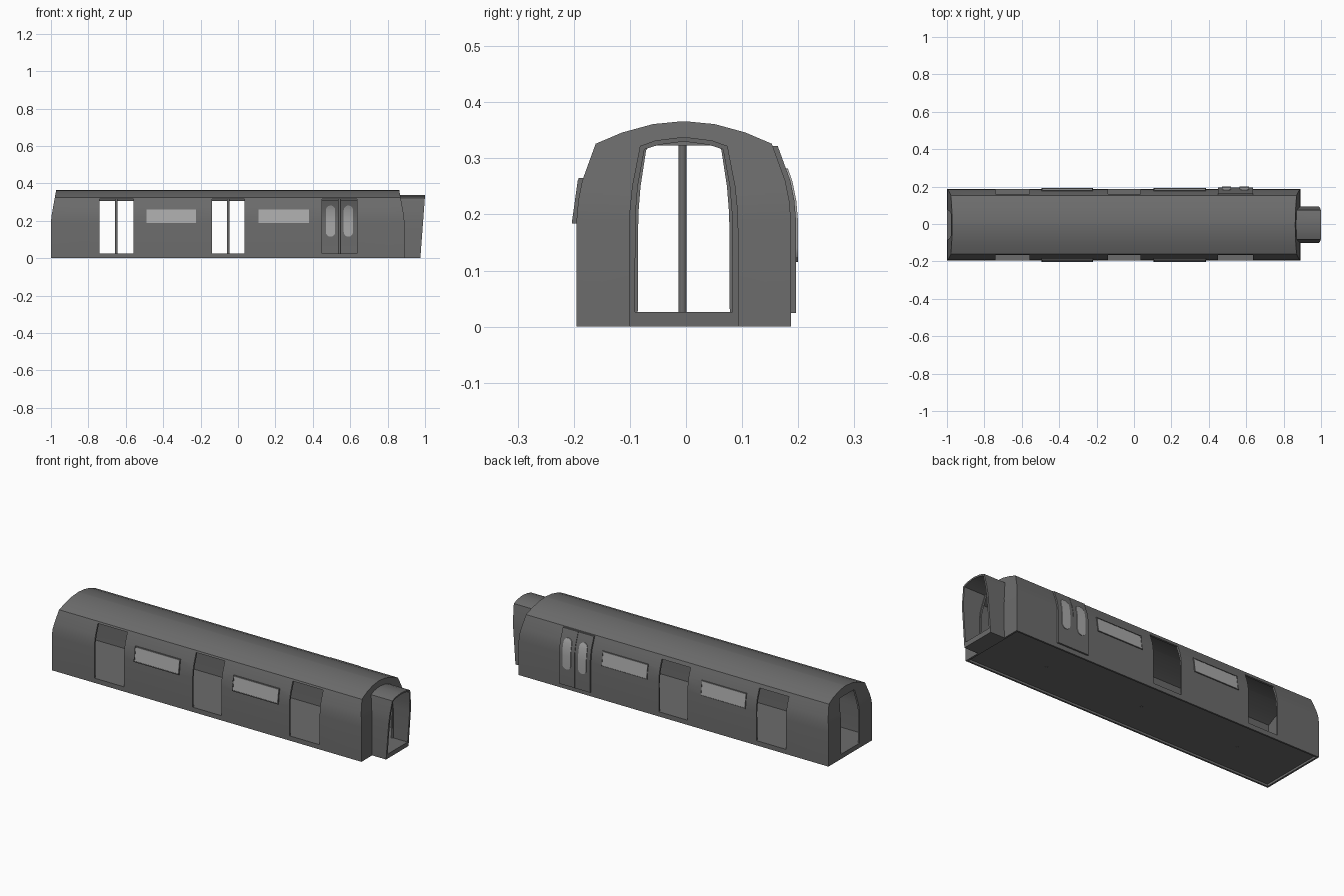
import bpy, bmesh, math

if "Cube" in bpy.data.objects:
    bpy.data.objects.remove(bpy.data.objects["Cube"])

CY = -0.004                       # body centre line in y
PROFILE = [(0, .191), (.19, .191), (.225, .188), (.26, .181), (.326, .157), (.346, .11),
           (.361, .055), (.366, .004)]          # (z, half width)
DOORS = [(-.74, -.56), (-.14, .035), (.45, .635)]
WINDOWS = [(-.49, -.225), (.11, .38)]


def material(name, v):
    m = bpy.data.materials.new(name)
    m.diffuse_color = (v, v, v, 1)
    m.use_nodes = True
    m.node_tree.nodes["Principled BSDF"].inputs["Base Color"].default_value = m.diffuse_color
    return m


paint = material("dark_paint", .15)
glass = material("glass", .4)


def half_width(z, prof=PROFILE):
    for (z0, y0), (z1, y1) in zip(prof, prof[1:]):
        if z <= z1:
            return y0 + (y1 - y0) * (z - z0) / (z1 - z0)
    return prof[-1][1]


def slope(z):                     # how far the end walls lean inwards
    return max(0, z - .21) * .18


def stack(name, rows, mat=paint):
    """Solid lofted through level rectangles (z, x0, x1, y0, y1)."""
    bm = bmesh.new()
    rings = [[bm.verts.new((x, y + CY, z)) for x, y in ((a, c), (b, c), (b, d), (a, d))]
             for z, a, b, c, d in rows]
    for r, s in zip(rings, rings[1:]):
        for i in range(4):
            j = (i + 1) % 4
            bm.faces.new((r[i], r[j], s[j], s[i]))
    bm.faces.new(rings[0][::-1])
    bm.faces.new(rings[-1])
    bmesh.ops.recalc_face_normals(bm, faces=bm.faces)
    me = bpy.data.meshes.new(name)
    bm.to_mesh(me)
    bm.free()
    me.materials.append(mat)
    ob = bpy.data.objects.new(name, me)
    bpy.context.collection.objects.link(ob)
    return ob


def box(name, x0, x1, y0, y1, z0, z1):
    return stack(name, [(z0, x0, x1, y0, y1), (z1, x0, x1, y0, y1)])


def select(ob):
    bpy.ops.object.select_all(action='DESELECT')
    ob.select_set(True)
    bpy.context.view_layer.objects.active = ob


def cut(ob, cutters):
    select(ob)
    for c in cutters:
        m = ob.modifiers.new("cut", 'BOOLEAN')
        m.operation, m.solver, m.object = 'DIFFERENCE', 'EXACT', c
        bpy.ops.object.modifier_apply(modifier=m.name)
        bpy.data.objects.remove(c)


def smooth(ob):
    select(ob)
    bpy.ops.object.shade_smooth_by_angle(angle=math.radians(20))


def wall_panel(name, side, rows, off, thick, mat=paint):
    """Plate hugging the side wall; rows are (z, x0, x1)."""
    out = []
    for z, a, b in rows:
        y = half_width(z) + off
        lo, hi = sorted((side * y, side * (y - thick)))
        out.append((z, a, b, lo, hi))
    return stack(name, out, mat)


# Body shell with leaning ends, hollow and open below
body = stack("car_body", [(z, -1 + slope(z), .89 - slope(z), -y, y) for z, y in PROFILE])
T = .01
inner = [(-.05, PROFILE[0][1] - T)] + [(z - T, max(y - T * .8, .002)) for z, y in PROFILE[1:]]
cutters = [stack("hollow", [(z, -1 + T + slope(z), .89 - T - slope(z), -y, y) for z, y in inner])]

# Doorways in the sides, windows and the end doorways
for side in (-1, 1):
    y0, y1 = sorted((side * .14, side * .3))
    for a, b in DOORS:
        cutters.append(box("doorway", a, b, y0, y1, .026, .316 if side < 0 else .306))
    for a, b in WINDOWS:
        cutters.append(box("window_hole", a + .004, b - .004, y0, y1, .192, .258))
ARCH = [(.026, .082), (.2, .081), (.25, .077), (.315, .067), (.323, .06)]
for a, b in ((-1.1, -.93), (.82, 1.1)):
    cutters.append(stack("end_doorway", [(z, a, b, -y, y) for z, y in ARCH]))
cut(body, cutters)
smooth(body)

# Floor
box("floor", -.992, .882, -.183, .183, .012, .026)

# Gangway connection at the +x end
GANG = [(0, .098), (.2, .097), (.25, .092), (.322, .078), (.332, .05), (.337, .01)]
gang = stack("gangway", [(z, .886 - slope(z), .975 + .025 * z / .337, -y, y) for z, y in GANG])
GIN = [(.026, .087), (.2, .086), (.25, .082), (.316, .07), (.324, .045), (.329, .008)]
cut(gang, [stack("gangway_hollow", [(z, .8, 1.1, -y, y) for z, y in GIN])])
smooth(gang)

# Grab poles in the middle of each vestibule
for a, b in DOORS:
    bpy.ops.mesh.primitive_cylinder_add(vertices=12, radius=.007, depth=.35,
                                        location=((a + b) / 2, CY - .002, .185))
    pole = bpy.context.object
    pole.name = "grab_pole"
    pole.data.materials.append(paint)
    smooth(pole)

# Side windows: flat tilted glass with a thin frame
for side in (-1, 1):
    off = .008 if side < 0 else .005
    for a, b in WINDOWS:
        f = .005
        wall_panel("window_glass", side, [(.189, a, b), (.26, a, b)], off - .002, .012, glass)
        for z0, z1 in ((.184, .189), (.26, .265)):
            wall_panel("window_frame_rail", side, [(z0, a - f, b + f), (z1, a - f, b + f)], off, .022)
        for x in (a - f, b):
            wall_panel("window_frame_post", side, [(z, x, x + f) for z in (.189, .26)], off, .022)

# Closed double doors on the +y side, each with a rounded window
a, b = DOORS[2]
mid = (a + b) / 2
LEVELS = (.024, .19, .225, .26, .322)
for x0, x1 in ((a - .002, mid - .001), (mid + .001, b + .002)):
    smooth(wall_panel("door_leaf", 1, [(z, x0, x1) for z in LEVELS], .009, .012))
    cx, r, z0, z1 = (x0 + x1) / 2, .025, .115, .282
    arc = [math.radians(t) for t in (-88, -65, -40, -20, 0)]
    low = [(z0 + r + r * math.sin(t), r * math.cos(t)) for t in arc]
    high = [(z1 - r - r * math.sin(t), r * math.cos(t)) for t in reversed(arc)]
    rows = low + [(.19, r), (.225, r)] + high
    smooth(wall_panel("door_window", 1, [(z, cx - w, cx + w) for z, w in rows], .0125, .019, glass))
